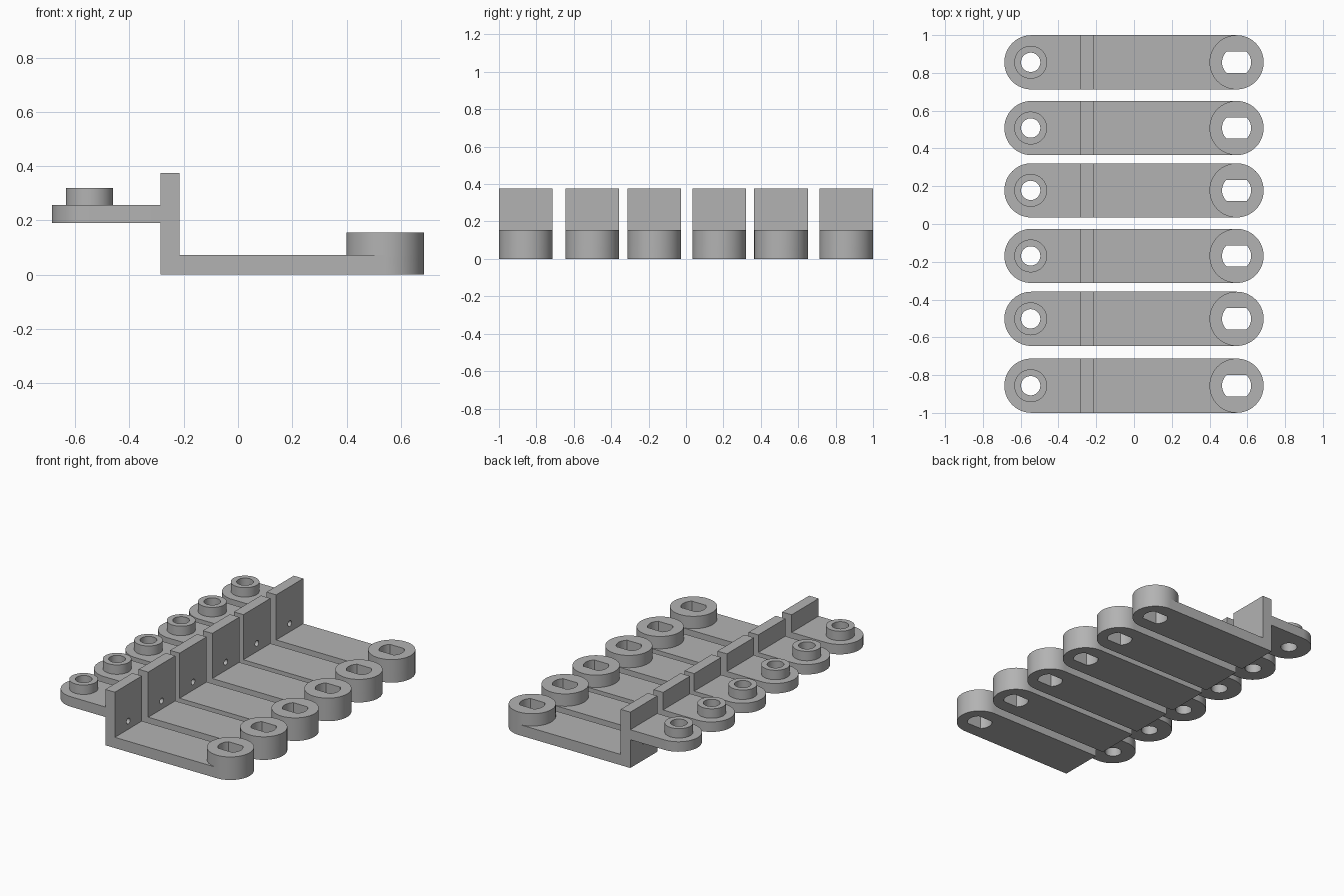
import bpy, bmesh
from math import pi, sin, cos, asin
from mathutils import Vector

if "Cube" in bpy.data.objects:
    bpy.data.objects.remove(bpy.data.objects["Cube"])

END_X = 0.543      # centre of the rounded ends
END_R = 0.1435     # half the bracket width
SEG = 32           # steps per half circle

grey = bpy.data.materials.new("plain grey")
grey.use_nodes = True
colour = (0.45, 0.45, 0.45, 1)
grey.diffuse_color = colour
grey.node_tree.nodes["Principled BSDF"].inputs["Base Color"].default_value = colour


def arc(cx, r, start, end, steps=SEG):
    return [(cx + r * cos(start + (end - start) * i / steps),
             r * sin(start + (end - start) * i / steps)) for i in range(steps + 1)]


def circle(cx, r):
    return arc(cx, r, -pi / 2, 3 * pi / 2, 2 * SEG)[:-1]


def prism(name, outline, low, high, axis="z"):
    """Extrude an outline along z, or along y when it is drawn in x and z."""
    def place(p, h):
        return Vector((p[0], p[1], h)) if axis == "z" else Vector((p[0], h, p[1]))
    bm = bmesh.new()
    face = bm.faces.new([bm.verts.new(place(p, low)) for p in outline])
    new = bmesh.ops.extrude_face_region(bm, geom=[face])["geom"]
    bmesh.ops.translate(bm, vec=place((0, 0), high - low),
                        verts=[v for v in new if isinstance(v, bmesh.types.BMVert)])
    bmesh.ops.recalc_face_normals(bm, faces=bm.faces)
    mesh = bpy.data.meshes.new(name)
    bm.to_mesh(mesh)
    bm.free()
    mesh.materials.append(grey)
    obj = bpy.data.objects.new(name, mesh)
    bpy.context.collection.objects.link(obj)
    return obj


# Stepped side profile: low arm, upright wall and raised arm
profile = [(-0.286, 0), (0.8, 0), (0.8, 0.072), (-0.215, 0.072), (-0.215, 0.375),
           (-0.286, 0.375), (-0.286, 0.257), (-0.8, 0.257), (-0.8, 0.19), (-0.286, 0.19)]
body = prism("bracket_body", profile, -0.3, 0.3, "y")

# Rounded plan shape that trims the profile
plan = arc(END_X, END_R, -pi / 2, pi / 2) + arc(-END_X, END_R, pi / 2, 3 * pi / 2)
trim = prism("plan_trim", plan, -0.5, 0.5)

# Raised bosses
boss = prism("large_boss", circle(END_X, END_R), 0, 0.155)
collar = prism("small_collar", circle(-0.547, 0.087), 0.22, 0.32)

# Holes: flat-sided shaft slot, round pin hole and small wall hole
flat = asin(0.056 / 0.077)
slot = prism("slot_cutter", arc(END_X, 0.077, -flat, flat)
             + arc(END_X, 0.077, pi - flat, pi + flat), -0.5, 0.5)
pin = prism("pin_cutter", circle(-0.547, 0.051), -0.5, 0.5)
wall_hole = prism("wall_hole_cutter", circle(0, 0.019), -0.1, 0.1)
wall_hole.rotation_euler = (0, pi / 2, 0)
wall_hole.location = (-0.25, 0, 0.127)

helpers = [(trim, "INTERSECT"), (boss, "UNION"), (collar, "UNION"),
           (slot, "DIFFERENCE"), (pin, "DIFFERENCE"), (wall_hole, "DIFFERENCE")]
for helper, operation in helpers:
    helper.hide_render = True
    mod = body.modifiers.new(operation.title(), "BOOLEAN")
    mod.operation = operation
    mod.solver = "EXACT"
    mod.object = helper

# Bake the bracket once, then drop the helpers
bpy.context.view_layer.update()
baked = bpy.data.meshes.new_from_object(
    body.evaluated_get(bpy.context.evaluated_depsgraph_get()))
baked.name = "bracket"
for obj in [body] + [h for h, _ in helpers]:
    bpy.data.objects.remove(obj)

# Row of six brackets
for i, y in enumerate((-0.856, -0.502, -0.169, 0.178, 0.508, 0.856)):
    bracket = bpy.data.objects.new(f"bracket_{i + 1}", baked)
    bracket.location.y = y
    bpy.context.collection.objects.link(bracket)
    bracket.select_set(True)
    bpy.context.view_layer.objects.active = bracket
bpy.ops.object.shade_smooth_by_angle(angle=pi / 6)
